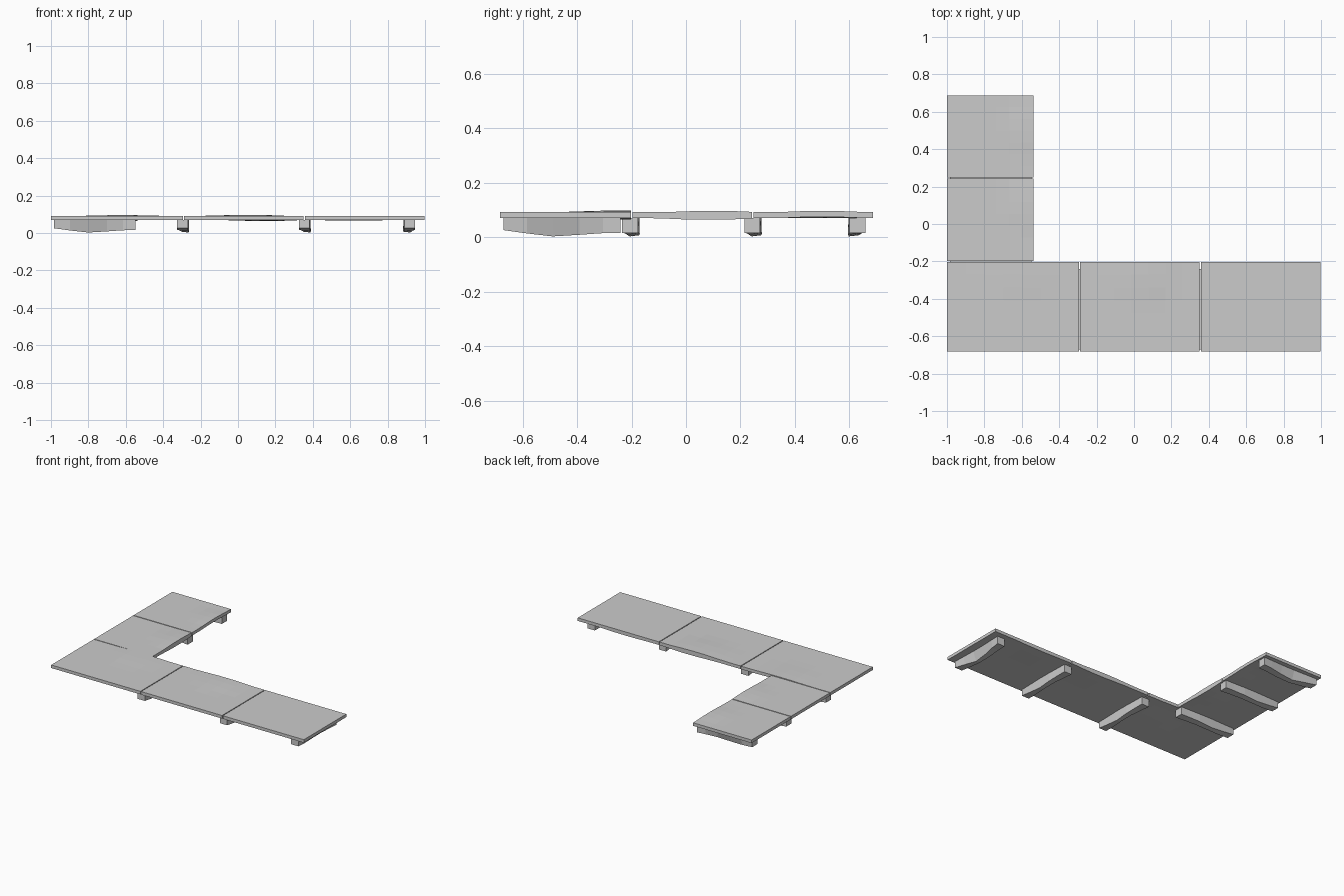
import bpy, bmesh, math
from mathutils import Vector

if "Cube" in bpy.data.objects:
    bpy.data.objects.remove(bpy.data.objects["Cube"])

Z0, Z1 = 0.070, 0.092


def finish(bm, name):
    bmesh.ops.recalc_face_normals(bm, faces=bm.faces[:])
    me = bpy.data.meshes.new(name)
    bm.to_mesh(me)
    bm.free()
    ob = bpy.data.objects.new(name, me)
    bpy.context.collection.objects.link(ob)
    return ob


def slab(name, x0, x1, y0, y1, dents):
    """Flat panel with a coarse grid; dents are (x, y, radius, height, layer)."""
    bm = bmesh.new()
    bmesh.ops.create_cube(bm, size=1)
    for v in bm.verts:
        v.co = ((x0 + x1) / 2 + v.co.x * (x1 - x0),
                (y0 + y1) / 2 + v.co.y * (y1 - y0),
                (Z0 + Z1) / 2 + v.co.z * (Z1 - Z0))
    flat = [e for e in bm.edges if abs(e.verts[0].co.z - e.verts[1].co.z) < 1e-5]
    bmesh.ops.subdivide_edges(bm, edges=flat, cuts=6, use_grid_fill=True)
    for v in bm.verts:
        top = v.co.z > (Z0 + Z1) / 2
        for x, y, r, h, layer in dents:
            if layer == "both" or (layer == "top") == top:
                d = math.hypot(v.co.x - x, v.co.y - y) / r
                if d < 1:
                    v.co.z += h * (1 - d * d)
    finish(bm, name)


def beam(name, start, end, half, phase):
    """Rough hewn runner: square at the ends, twisted and bowed between."""
    a, b = Vector(start), Vector(end)
    along = (b - a).normalized()
    side = Vector((-along.y, along.x, 0))
    # position, sideways shift, bottom height, lower width factor
    sections = [(0, 0, 0.026, 1.0), (0.2, 0.004, 0.014, 0.85), (0.42, 0.010, 0.003, 0.6),
                (0.65, 0.009, 0.009, 0.75), (0.85, 0.003, 0.015, 0.9), (1, 0, 0.016, 1.0)]
    bm = bmesh.new()
    rings = []
    for t, shift, low, w in sections:
        c = a.lerp(b, t)
        s = shift * phase
        pts = [(-half * w + s * 1.5, low), (half * w + s * 1.5, low + 0.4 * abs(s)),
               (half + s * 0.5, Z0), (-half + s * 0.5, Z0)]
        rings.append([bm.verts.new(c + side * u + Vector((0, 0, z))) for u, z in pts])
    for r, q in zip(rings, rings[1:]):
        for i in range(4):
            j = (i + 1) % 4
            bm.faces.new((r[i], r[j], q[j], q[i]))
    bm.faces.new(rings[0])
    bm.faces.new(rings[-1])
    finish(bm, name)


# Deck panels: three along the front, two running back on the left
front = [(-1.0, -0.295, [(-0.62, -0.24, 0.2, 0.004, "both")]),
         (-0.289, 0.351, [(0.05, -0.25, 0.2, 0.006, "top"), (0.14, -0.2, 0.2, -0.006, "bottom")]),
         (0.357, 0.998, [(0.62, -0.2, 0.2, -0.004, "bottom")])]
for i, (x0, x1, d) in enumerate(front):
    slab(f"front_panel_{i + 1}", x0, x1, -0.682, -0.202, d)
slab("side_panel_1", -1.0, -0.537, -0.197, 0.242, [(-0.55, 0.1, 0.16, 0.005, "top"),
                                                   (-0.55, 0.08, 0.18, -0.006, "bottom")])
slab("side_panel_2", -1.0, -0.537, 0.248, 0.687, [(-0.55, 0.5, 0.15, 0.005, "both")])

# Supporting runners under the panels
for i, x in enumerate((-0.297, 0.354, 0.918)):
    beam(f"front_runner_{i + 1}", (x, -0.67, 0), (x, -0.24, 0), 0.029, -1 if i < 2 else 1)
for i, y in enumerate((-0.205, 0.243, 0.630)):
    beam(f"side_runner_{i + 1}", (-0.985, y, 0), (-0.548, y, 0), 0.029, 1 if i < 2 else -1)
